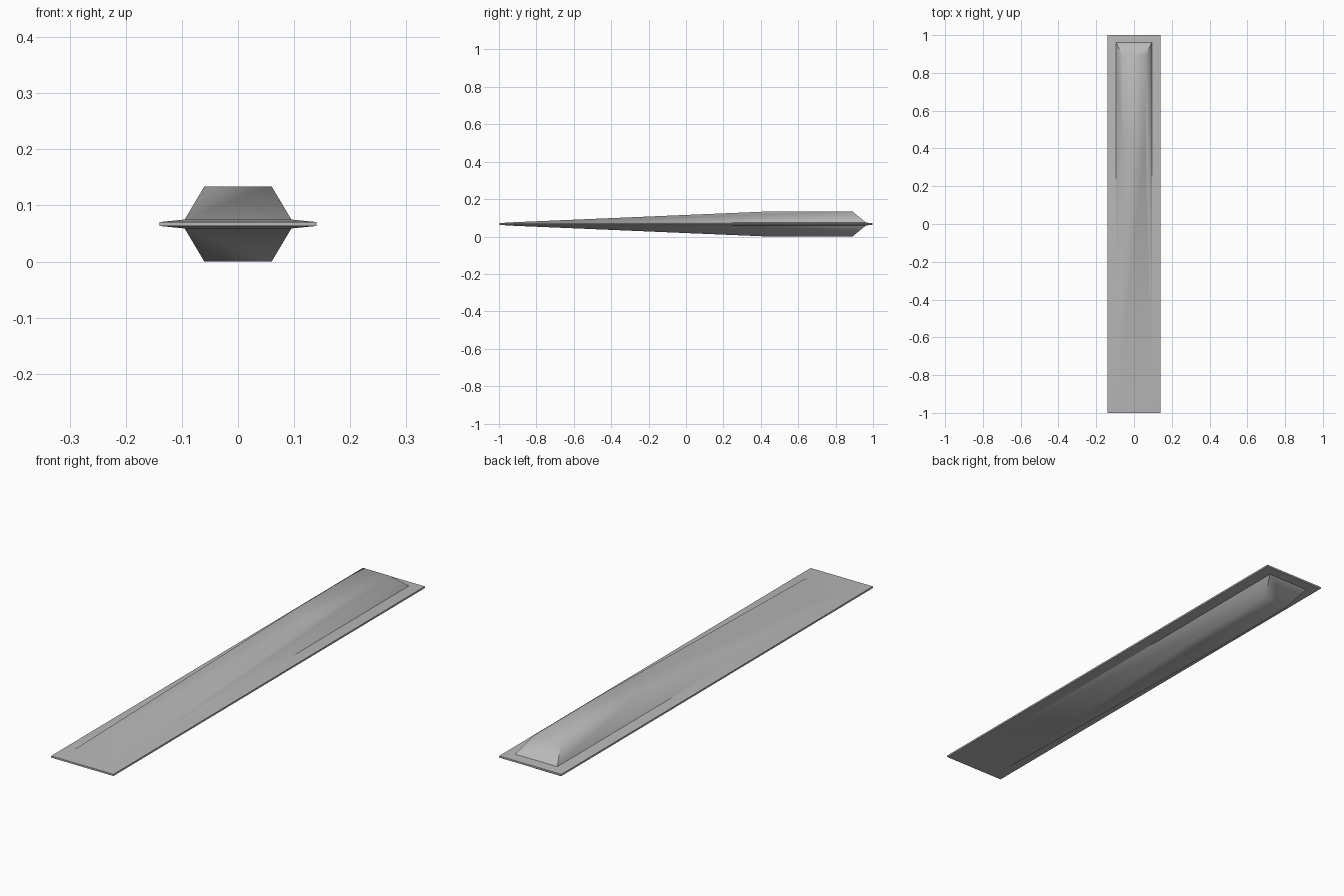
import bpy, bmesh, math

if "Cube" in bpy.data.objects:
    bpy.data.objects.remove(bpy.data.objects["Cube"])

MID = 0.067  # height of the mirror plane

# Nested rectangles: half width, front y, back y, half thickness
RINGS = [
    (0.14, -1.0, 1.0, 0.0),      # mid-plane outline
    (0.14, -1.0, 1.0, 0.0035),   # thin rim edge
    (0.095, -0.955, 0.962, 0.008),  # inner edge of the rim
    (0.06, 0.44, 0.89, 0.067),   # raised plateau
]

# Upper half of the blade, bridged ring by ring
bm = bmesh.new()
loops = [[bm.verts.new(p) for p in ((-w, a, h), (w, a, h), (w, b, h), (-w, b, h))]
         for w, a, b, h in RINGS]
for lo, hi in zip(loops, loops[1:]):
    for i in range(4):
        j = (i + 1) % 4
        bm.faces.new((lo[i], lo[j], hi[j], hi[i]))
bm.faces.new(loops[-1])

# Crease between the flat rim and the soft raised body
for i in range(4):
    bm.edges.get((loops[2][i], loops[2][(i + 1) % 4])).smooth = False

mesh = bpy.data.meshes.new("blade")
bm.to_mesh(mesh)
bm.free()
blade = bpy.data.objects.new("blade", mesh)
bpy.context.collection.objects.link(blade)
blade.location.z = MID

# Darker grey finish
grey = bpy.data.materials.new("dark_grey")
grey.diffuse_color = (0.48, 0.48, 0.48, 1)
grey.use_nodes = True
grey.node_tree.nodes["Principled BSDF"].inputs["Base Color"].default_value = grey.diffuse_color
mesh.materials.append(grey)

# Mirrored lower half
mirror = blade.modifiers.new("lower_half", 'MIRROR')
mirror.use_axis = (False, False, True)
mirror.use_clip = True

# Soft body with a crisp rim
bpy.context.view_layer.objects.active = blade
blade.select_set(True)
bpy.ops.object.modifier_apply(modifier=mirror.name)
bpy.ops.object.shade_smooth_by_angle(angle=math.radians(65), keep_sharp_edges=True)
